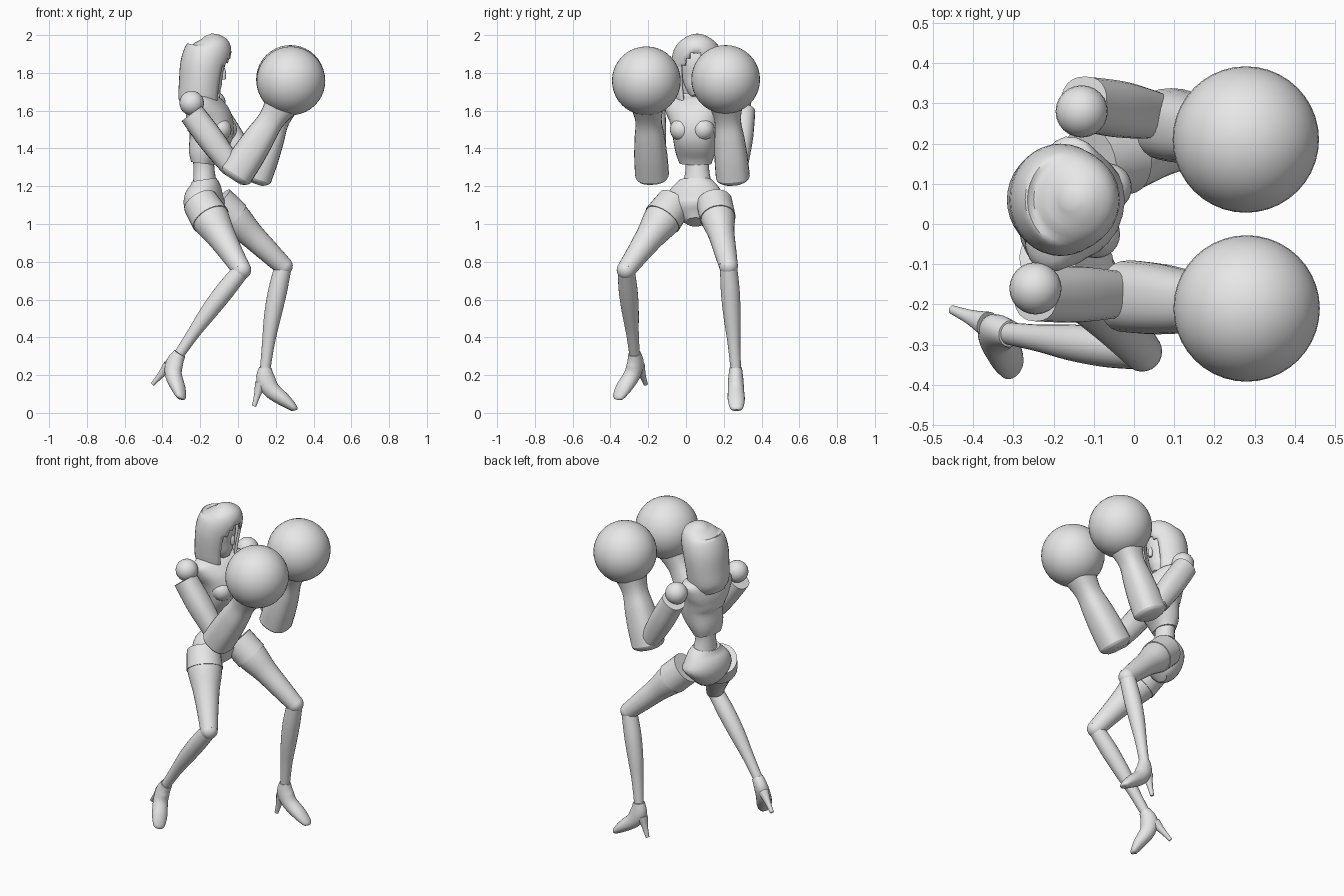
import bpy, bmesh, math
from mathutils import Vector

default_cube = bpy.data.objects.get("Cube")
if default_cube:
    bpy.data.objects.remove(default_cube, do_unlink=True)

grey = bpy.data.materials.new("plain grey")
grey.use_nodes = True
grey.diffuse_color = (.8, .8, .8, 1)
grey.node_tree.nodes["Principled BSDF"].inputs["Base Color"].default_value = grey.diffuse_color

LATERAL = Vector((.25, 1, 0)).normalized()
SIDEWAYS = Vector((0, 1, 0))


def finish(name, bm):
    """Turn a bmesh into a smooth-shaded object."""
    bmesh.ops.recalc_face_normals(bm, faces=bm.faces[:])
    mesh = bpy.data.meshes.new(name)
    bm.to_mesh(mesh)
    bm.free()
    mesh.materials.append(grey)
    obj = bpy.data.objects.new(name, mesh)
    bpy.context.scene.collection.objects.link(obj)
    bpy.ops.object.select_all(action='DESELECT')
    obj.select_set(True)
    bpy.context.view_layer.objects.active = obj
    bpy.ops.object.shade_smooth_by_angle(angle=math.radians(40))
    return obj


def spline(before, start, end, after, t):
    """Catmull-Rom blend between start and end."""
    slope_in, slope_out = (end - before) / 2, (after - start) / 2
    rise = end - start
    return start + t * (slope_in + t * (3 * rise - 2 * slope_in - slope_out
                                        + t * (slope_in + slope_out - 2 * rise)))


def refine(sections, steps):
    """Add smoothly blended sections between the given ones."""
    padded = [sections[0], *sections, sections[-1]]
    refined = []
    for group in zip(padded, padded[1:], padded[2:], padded[3:]):
        for step in range(steps):
            refined.append([spline(*values, step / steps) for values in zip(*group)])
    return refined + [sections[-1]]


def loft(name, sections, side=SIDEWAYS, sides=24, steps=4, square=1, opening=None):
    """Skin sections of (centre, half width along side, half depth)."""
    sections = refine(sections, steps)
    centres = [section[0] for section in sections]
    bm = bmesh.new()
    rings = []
    for i, (centre, width, depth) in enumerate(sections):
        along = (centres[min(i + 1, len(centres) - 1)] - centres[max(i - 1, 0)]).normalized()
        across = (side - along * side.dot(along)).normalized()
        forward = along.cross(across)
        ring = []
        for k in range(sides):
            angle = math.tau * k / sides
            u, v = (math.copysign(abs(wave) ** square, wave)
                    for wave in (math.cos(angle), math.sin(angle)))
            ring.append(bm.verts.new(centre + across * u * width + forward * v * depth))
        rings.append(ring)
    for lower, upper in zip(rings, rings[1:]):
        for k in range(sides):
            bm.faces.new((lower[k - 1], lower[k], upper[k], upper[k - 1]))
    bm.faces.new(rings[0])
    bm.faces.new(rings[-1])
    if opening:
        removed = [face for face in bm.faces if opening(face.calc_center_median())]
        bmesh.ops.delete(bm, geom=removed, context='FACES')
    return finish(name, bm)


def trunk(name, levels, y=.05, **options):
    """Upright body part from levels of (x, z, half width, half depth)."""
    return loft(name, [(Vector((x, y, z)), width, depth) for x, z, width, depth in levels], **options)


def limb(name, start, end, radii, bow=0, **options):
    """Round limb with evenly spaced radii, optionally bowed along x."""
    sections = []
    for i, radius in enumerate(radii):
        t = i / (len(radii) - 1)
        bend = Vector((bow * math.sin(math.pi * t), 0, 0))
        sections.append((start.lerp(end, t) + bend, radius, radius))
    return loft(name, sections, **options)


def ball(name, centre, radius, segments=24):
    bm = bmesh.new()
    bmesh.ops.create_uvsphere(bm, u_segments=segments, v_segments=segments // 2, radius=radius)
    bmesh.ops.translate(bm, verts=bm.verts, vec=centre)
    return finish(name, bm)


def shoe(label, ankle, toe, heel):
    """Pointed shoe whose sole sags towards its slim heel."""
    side = (toe - ankle).cross(heel - ankle).normalized()
    shape = ((0, 0, .033, .033), (.1, .2, .04, .05), (.4, .25, .043, .045),
             (.75, .1, .045, .035), (.95, 0, .033, .02), (1, 0, .014, .01))
    loft(label + "_shoe", [(ankle.lerp(toe, reach).lerp(heel, sag), width, depth)
                           for reach, sag, width, depth in shape], side=side)
    limb(label + "_heel", ankle.lerp(heel, .4), heel, (.032, .018, .011), side=side)


# Torso, turned slightly towards the right side
trunk("ribcage", ((-.185, 1.32, .085, .06), (-.175, 1.38, .105, .085), (-.145, 1.47, .12, .115),
                  (-.15, 1.54, .135, .12), (-.17, 1.6, .16, .105), (-.187, 1.655, .165, .075),
                  (-.19, 1.69, .08, .05)), side=LATERAL, square=.85)
chest = Vector((-.08, .033, 1.5))
for label, direction in (("right", -1), ("left", 1)):
    ball(label + "_bust", chest + LATERAL * direction * .06, .06)
trunk("waist", ((-.185, 1.37, .07, .055), (-.18, 1.29, .063, .055), (-.175, 1.2, .08, .063)),
      y=.06, side=LATERAL)
trunk("pelvis", ((-.18, 1.235, .085, .063), (-.175, 1.19, .13, .085), (-.18, 1.12, .165, .105),
                 (-.165, 1.06, .12, .095), (-.14, 1.01, .05, .05)), side=LATERAL)
limb("neck", Vector((-.19, .06, 1.64)), Vector((-.17, .055, 1.77)), (.05, .04, .04))

# Head inside a hood of hair with an open front
trunk("face", ((-.125, 1.675, .025, .025), (-.14, 1.71, .053, .055), (-.155, 1.78, .077, .075),
               (-.155, 1.86, .085, .085), (-.155, 1.93, .07, .07)), y=.055)
limb("nose", Vector((-.08, .055, 1.83)), Vector((-.075, .055, 1.765)), (.008, .015, .01))


def front_opening(point):
    half_width = min(.075, (1.925 - point.z) * .9)
    return point.x > -.13 and abs(point.y - .055) < half_width


hood = trunk("hair_hood", ((-.208, 1.6, .09, .085), (-.2, 1.65, .12, .115), (-.193, 1.74, .134, .12),
                           (-.178, 1.85, .139, .126), (-.15, 1.93, .12, .118),
                           (-.152, 1.975, .08, .078), (-.16, 2, .02, .02)),
             y=.06, sides=36, opening=front_opening)
shell = hood.modifiers.new("thickness", 'SOLIDIFY')
shell.thickness = .015
shell.offset = -1


def build_arm(label, shoulder, arm_top, elbow, forearm_base, cuff, glove):
    """Raised arm with a flared forearm and a round glove."""
    ball(label + "_shoulder_joint", shoulder, .065)
    limb(label + "_upper_arm", arm_top, elbow, (.067, .07, .058), square=.85)
    ball(label + "_elbow_joint", elbow, .057)
    rounded_base = forearm_base.lerp(cuff, -.07)
    limb(label + "_forearm_end", rounded_base, forearm_base, (.055, .08, .09), square=.8)
    limb(label + "_forearm", forearm_base, cuff, (.09, .088, .08, .07, .095), square=.8)
    ball(label + "_glove", glove, .182, segments=40)


def build_leg(label, hip, knee, ankle, toe, heel, thigh_radii):
    """Bent leg with a shorts hem and a high-heeled shoe."""
    limb(label + "_thigh", hip, knee, thigh_radii)
    hem_radii = [radius + .005 for radius in thigh_radii[:2]]
    limb(label + "_shorts_hem", hip, hip.lerp(knee, .25), hem_radii)
    ball(label + "_knee_joint", knee, .05)
    limb(label + "_calf", knee, ankle, (.045, .05, .045, .034, .028), bow=-.01)
    shoe(label, ankle, toe, heel)


# Arms raised in a guard
build_arm("right",
          shoulder=Vector((-.245, -.16, 1.64)),
          arm_top=Vector((-.245, -.175, 1.585)),
          elbow=Vector((-.04, -.175, 1.31)),
          forearm_base=Vector((-.01, -.18, 1.265)),
          cuff=Vector((.24, -.205, 1.65)),
          glove=Vector((.28, -.21, 1.758)))
build_arm("left",
          shoulder=Vector((-.13, .28, 1.64)),
          arm_top=Vector((-.125, .3, 1.6)),
          elbow=Vector((.05, .27, 1.31)),
          forearm_base=Vector((.09, .248, 1.25)),
          cuff=Vector((.24, .212, 1.65)),
          glove=Vector((.278, .21, 1.765)))

# Legs in a wide, bent stance
build_leg("right",
          hip=Vector((-.2, -.06, 1.115)),
          knee=Vector((.02, -.317, .757)),
          ankle=Vector((-.308, -.273, .315)),
          toe=Vector((-.3, -.364, .072)),
          heel=Vector((-.452, -.213, .152)),
          thigh_radii=(.09, .1, .078, .062, .05))
build_leg("left",
          hip=Vector((-.11, .15, 1.115)),
          knee=Vector((.24, .225, .778)),
          ankle=Vector((.145, .263, .24)),
          toe=Vector((.304, .268, .014)),
          heel=Vector((.085, .263, .035)),
          thigh_radii=(.09, .09, .07, .06, .05))
